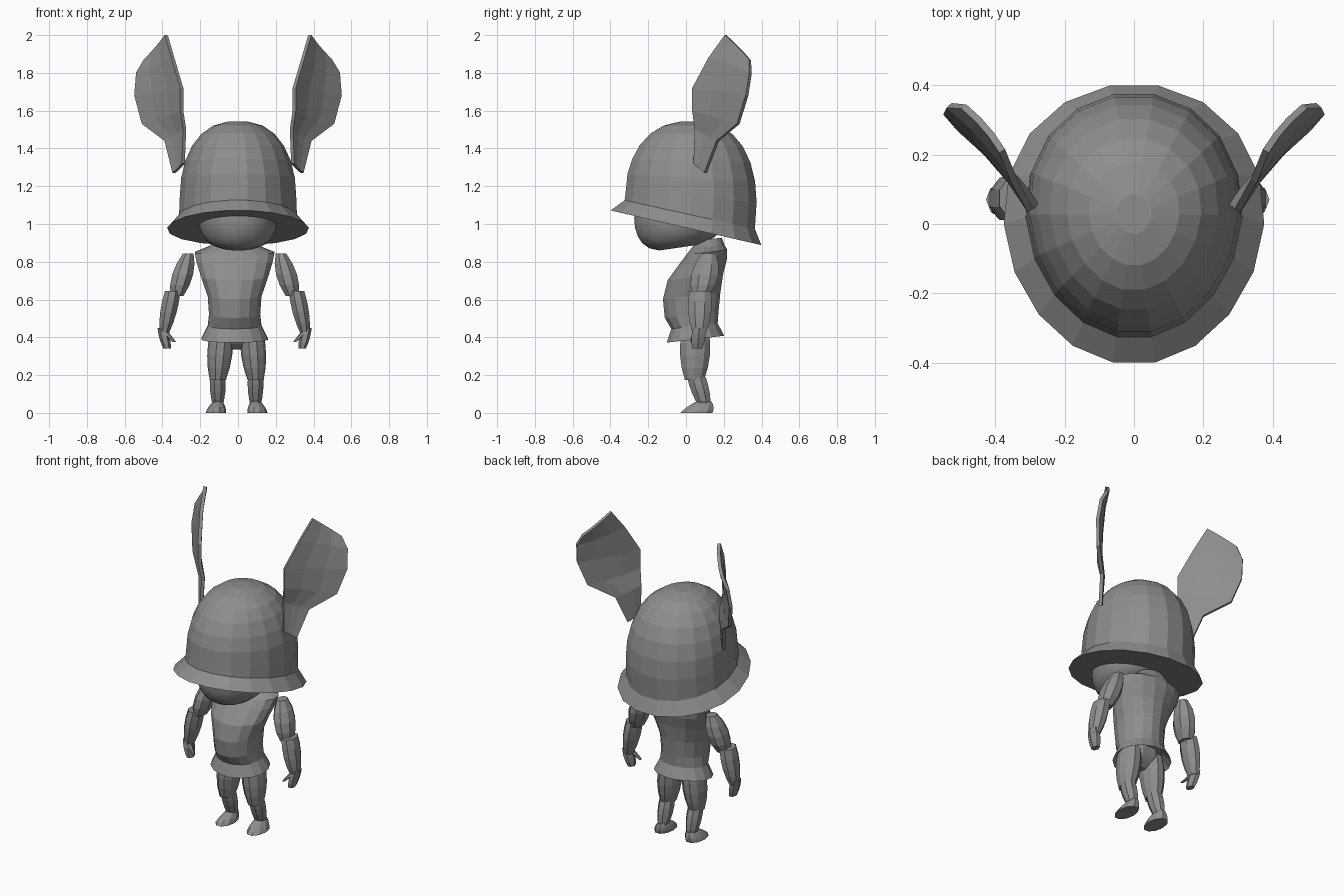
import bpy, bmesh, math
from mathutils import Vector

if "Cube" in bpy.data.objects:
    bpy.data.objects.remove(bpy.data.objects["Cube"], do_unlink=True)

grey_level = 0.27
grey = (grey_level, grey_level, grey_level, 1)
material = bpy.data.materials.new("plain grey")
material.use_nodes = True
material.diffuse_color = grey
material.node_tree.nodes["Principled BSDF"].inputs["Base Color"].default_value = grey

# The body stands slightly off the centre line of the helmet
body_shift, leg_shift = -0.018, -0.007


def finish(name, bm):
    """Turn the bmesh into a named grey object."""
    bmesh.ops.recalc_face_normals(bm, faces=bm.faces)
    mesh = bpy.data.meshes.new(name)
    bm.to_mesh(mesh)
    bm.free()
    mesh.materials.append(material)
    part = bpy.data.objects.new(name, mesh)
    bpy.context.collection.objects.link(part)
    return part


def ring(bm, centre, half_width, half_depth, count, slope=0, egg=0):
    """Ellipse of vertices, tilted front to back and wider at the back."""
    verts = []
    for i in range(count):
        angle = math.tau * (i + 0.5) / count + math.pi / 2
        across = half_width * math.cos(angle) * (1 + egg * math.sin(angle))
        along = half_depth * math.sin(angle)
        verts.append(bm.verts.new(centre + Vector((across, along, slope * along))))
    return verts


def skin(bm, loops):
    """Join neighbouring rings and close both ends."""
    count = len(loops[0])
    for low, high in zip(loops, loops[1:]):
        for i in range(count):
            j = (i + 1) % count
            bm.faces.new((low[i], low[j], high[j], high[i]))
    bm.faces.new(loops[0])
    bm.faces.new(loops[-1])


def limb(name, side, shift, start, end, radii, depth, count=8, steps=4):
    """Tube whose radius follows a curve through its start, middle and end."""
    bm = bmesh.new()
    first, middle, last = radii
    start, end = Vector(start), Vector(end)
    loops = []
    for k in range(steps + 1):
        t = k / steps
        radius = first * (1 - t) + last * t
        radius += 4 * t * (1 - t) * (middle - (first + last) / 2)
        centre = start.lerp(end, t)
        centre.x = centre.x * side + shift
        loops.append(ring(bm, centre, radius, radius * depth, count))
    skin(bm, loops)
    return finish(name, bm)


def ear(name, side):
    """Thin blade; rows hold inner and outer edge (reach, height) and backward bend."""
    rows = [(0, 1.32, 0.2, 1.27, 0), (0, 1.5, 0.4, 1.44, 0.01),
            (0, 1.6, 0.82, 1.53, -0.01), (0, 1.72, 0.98, 1.68, -0.01),
            (0.25, 1.88, 1, 1.8, 0.01), (0.48, 2, 0.92, 1.87, 0.04)]
    root, spread = Vector((0.29, 0.045, 0)), Vector((0.25, 0.29, 0))
    behind = Vector((-spread.y, spread.x, 0)).normalized()
    bm = bmesh.new()
    grid = []
    for inner, inner_height, outer, outer_height, bend in rows:
        row = []
        for t in (0, 1 / 3, 2 / 3, 1):
            reach = inner + (outer - inner) * t
            dent = bend + 0.07 * t * (1 - t) * (outer - inner)
            point = root + spread * reach + behind * dent
            height = inner_height + (outer_height - inner_height) * t
            row.append(bm.verts.new((side * point.x, point.y, height)))
        grid.append(row)
    for low, high in zip(grid, grid[1:]):
        for i in range(len(low) - 1):
            bm.faces.new((low[i], low[i + 1], high[i + 1], high[i]))
    blade = finish(name, bm)
    thickness = blade.modifiers.new("thickness", "SOLIDIFY")
    thickness.thickness = 0.02
    thickness.offset = 0


# Helmet: flat underside, sloping brim, then a round dome
bm = bmesh.new()
sides, egg, layers = 18, 0.07, 7
loops = [ring(bm, Vector((0, 0, 0.98)), 0.375, 0.405, sides, -0.23, egg),
         ring(bm, Vector((0, 0.02, 1.05)), 0.312, 0.35, sides, -0.22, egg)]
for k in range(layers):
    angle = math.radians(84) * k / (layers - 1)
    radius = 0.308 * math.cos(angle) ** 0.8
    centre = Vector((0, 0.028, 1.15 + 0.395 * math.sin(angle)))
    tilt = -0.1 * (1 - math.sin(angle)) ** 2
    loops.append(ring(bm, centre, radius, radius * 1.14, sides, tilt, egg))
skin(bm, loops)
finish("helmet", bm)

# Head: smooth rounded chin below the helmet
bm = bmesh.new()
loops = []
for degrees in range(-75, 60, 15):
    angle = math.radians(degrees)
    radius = 0.21 * math.cos(angle) ** 0.6
    centre = Vector((0, -0.035, 1.03 + 0.16 * math.sin(angle)))
    loops.append(ring(bm, centre, radius, radius * 1.15, 24, -0.15 * math.sin(angle)))
skin(bm, loops)
head = finish("head", bm)
bpy.context.view_layer.objects.active = head
head.select_set(True)
bpy.ops.object.shade_smooth_by_angle(angle=math.radians(50))
head.select_set(False)

# Tunic as height, half width, half depth, centre: hem, waist, chest, collar
bm = bmesh.new()
tunic = [(0.44, 0.12, 0.11, 0.05), (0.39, 0.18, 0.155, 0.05), (0.46, 0.145, 0.125, 0.045),
         (0.52, 0.138, 0.145, 0.03), (0.62, 0.145, 0.155, 0.03), (0.72, 0.18, 0.15, 0.05),
         (0.8, 0.205, 0.13, 0.09), (0.85, 0.215, 0.11, 0.11), (0.88, 0.14, 0.09, 0.115),
         (0.92, 0.09, 0.065, 0.125)]
skin(bm, [ring(bm, Vector((body_shift, y, z)), width, depth, 16, 0.12)
          for z, width, depth, y in tunic])
finish("tunic", bm)

# Hips joining the legs
limb("hips", 1, leg_shift, (0, 0.05, 0.335), (0, 0.05, 0.45), (0.03, 0.11, 0.12), 0.7)

# Paired parts
for side, word in ((1, "left"), (-1, "right")):
    ear(word + "_ear", side)
    limb(word + "_upper_arm", side, body_shift, (0.305, 0.08, 0.62), (0.245, 0.12, 0.845),
         (0.038, 0.06, 0.03), 1.3)
    limb(word + "_forearm", side, body_shift, (0.373, 0.07, 0.42), (0.328, 0.075, 0.645),
         (0.027, 0.047, 0.044), 1.4)
    limb(word + "_hand", side, body_shift, (0.357, 0.06, 0.34), (0.383, 0.07, 0.45),
         (0.02, 0.028, 0.025), 1.5, count=6)
    limb(word + "_thumb", side, body_shift, (0.318, 0.03, 0.375), (0.366, 0.05, 0.425),
         (0.008, 0.014, 0.018), 1.1, count=6, steps=2)
    limb(word + "_thigh", side, leg_shift, (0.1, 0.045, 0.175), (0.08, 0.05, 0.43),
         (0.043, 0.066, 0.06), 1.25, count=10)
    limb(word + "_calf", side, leg_shift, (0.1, 0.1, 0.03), (0.1, 0.055, 0.19),
         (0.026, 0.043, 0.044), 1.2)
    limb(word + "_foot", side, leg_shift, (0.11, 0.055, 0), (0.1, 0.095, 0.06),
         (0.054, 0.045, 0.026), 1.65, count=10)
